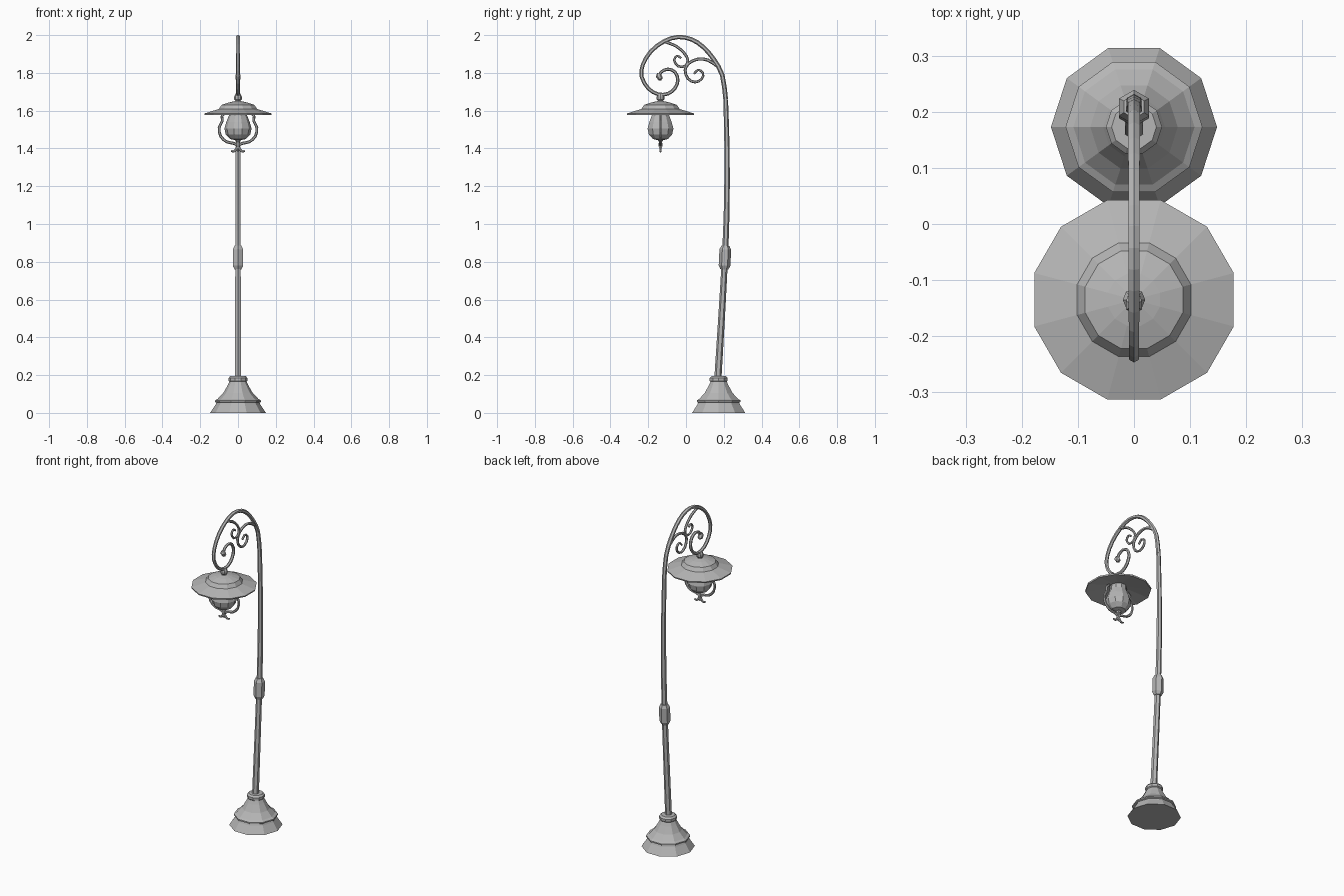
import bpy, bmesh, math
from mathutils import Vector

cube = bpy.data.objects.get("Cube")
if cube:
    bpy.data.objects.remove(cube, do_unlink=True)

# One painted metal colour for everything
metal = bpy.data.materials.new("grey_metal")
metal.use_nodes = True
GREY = (0.47, 0.47, 0.47, 1)
metal.diffuse_color = GREY
metal.node_tree.nodes["Principled BSDF"].inputs["Base Color"].default_value = GREY

BASE_Y, LAMP_Y = 0.173, -0.135


def finish(name, bm):
    """Turn a bmesh into a flat shaded object."""
    bmesh.ops.recalc_face_normals(bm, faces=bm.faces)
    mesh = bpy.data.meshes.new(name)
    bm.to_mesh(mesh)
    bm.free()
    mesh.materials.append(metal)
    obj = bpy.data.objects.new(name, mesh)
    bpy.context.collection.objects.link(obj)
    return obj


def skin(name, rings):
    """Join rings of points into a closed, capped surface."""
    bm = bmesh.new()
    loops = [[bm.verts.new(p) for p in ring] for ring in rings]
    count = len(loops[0])
    for low, high in zip(loops, loops[1:]):
        for i in range(count):
            j = (i + 1) % count
            bm.faces.new((low[i], low[j], high[j], high[i]))
    bm.faces.new(loops[0])
    bm.faces.new(loops[-1])
    return finish(name, bm)


def lathe(name, profile, sides, y, turn=0.0):
    """Revolve (radius, height) pairs around an upright axis."""
    angles = [turn + math.tau * i / sides for i in range(sides)]
    return skin(name, [[(r * math.cos(a), y + r * math.sin(a), z) for a in angles]
                       for r, z in profile])


def smooth(points, steps):
    """Pass a rounded path through a few control points."""
    pts = [Vector(p) for p in points]
    pts = [pts[0] * 2 - pts[1]] + pts + [pts[-1] * 2 - pts[-2]]
    path = []
    for a, b, c, d in zip(pts, pts[1:], pts[2:], pts[3:]):
        for k in range(steps):
            t = k / steps
            path.append(b + (c - a) * t / 2 + (a * 2 - b * 5 + c * 4 - d) * t * t / 2
                        + (b * 3 - a - c * 3 + d) * t ** 3 / 2)
    return path + [pts[-2]]


def tube(name, points, start, end, steps=2, across=False, sides=6, radii=None):
    """Sweep a tapering tube along a path in the side plane, or across the lamp."""
    path = smooth(points, steps)
    rings = []
    for i, p in enumerate(path):
        way = (path[min(i + 1, len(path) - 1)] - path[max(i - 1, 0)]).normalized()
        side = Vector((-way.y, way.x))
        r = radii[i] if radii else start + (end - start) * i / (len(path) - 1)
        ring = []
        for k in range(sides):
            a = math.tau * k / sides
            q = p + side * r * math.cos(a)
            out = r * math.sin(a)
            ring.append((q.x, LAMP_Y + out, q.y) if across else (out, q.x, q.y))
        rings.append(ring)
    return skin(name, rings)


# Stepped foot with a flared body and collar
lathe("base", [(.148, 0), (.118, .045), (.114, .054), (.122, .058), (.122, .066),
               (.108, .074), (.078, .105), (.055, .145), (.045, .165),
               (.05, .17), (.05, .185), (.04, .195)], 10, BASE_Y)

# Gently bowed pole and its sleeve
tube("pole", [(.168, .17), (.188, .5), (.206, .82), (.216, 1.1), (.217, 1.4),
              (.21, 1.66)], .019, .0125)
tube("pole_sleeve", [(.203, .76), (.204, .78), (.208, .865), (.209, .885)], 0, 0,
     steps=1, radii=[.021, .031, .031, .021])

# Arched top that winds into a scroll
tube("arch", [(.21, 1.66), (.192, 1.788), (.145, 1.875), (.09, 1.938), (.03, 1.977),
              (-.042, 1.99), (-.115, 1.968), (-.185, 1.915), (-.228, 1.845),
              (-.235, 1.78), (-.2, 1.718), (-.148, 1.687), (-.095, 1.69),
              (-.058, 1.72), (-.043, 1.762), (-.058, 1.804), (-.095, 1.82),
              (-.13, 1.806), (-.145, 1.78)], .0125, .008)
tube("scroll_tip", [(-.145, 1.8), (-.145, 1.785), (-.135, 1.77), (-.128, 1.765)], 0, 0,
     steps=1, radii=[.008, .016, .014, .005])

# Two curled braces inside the arch
tube("lower_brace", [(.168, 1.835), (.115, 1.868), (.063, 1.873), (.016, 1.852),
                     (-.005, 1.815), (.01, 1.77), (.048, 1.751), (.083, 1.768),
                     (.09, 1.8), (.064, 1.816), (.042, 1.795)], .009, .006)
tube("upper_brace", [(-.111, 1.965), (-.053, 1.942), (-.01, 1.905), (.01, 1.868),
                     (-.005, 1.836), (-.042, 1.836), (-.063, 1.868),
                     (-.047, 1.89), (-.026, 1.878)], .008, .006)

# Hanger, wide shade with a thin open underside, and bulbous globe
lathe("hanger", [(.012, 1.69), (.02, 1.675), (.02, 1.66), (.013, 1.652),
                 (.02, 1.645), (.025, 1.63)], 8, LAMP_Y)
lathe("shade", [(.05, 1.602), (.182, 1.577), (.184, 1.585), (.105, 1.609),
                (.09, 1.631), (.048, 1.644), (.018, 1.65)], 12, LAMP_Y, math.pi / 12)
lathe("globe", [(.046, 1.605), (.048, 1.575), (.062, 1.54), (.072, 1.505),
                (.065, 1.475), (.042, 1.45), (.02, 1.445)], 10, LAMP_Y)

# Lyre shaped brackets and curled feet, mirrored left and right
for name, s in (("left", 1), ("right", -1)):
    tube(name + "_bracket", [(s * x, z) for x, z in (
        (.065, 1.59), (.085, 1.57), (.083, 1.545), (.1, 1.51), (.092, 1.465),
        (.06, 1.435), (.025, 1.428), (0, 1.415))], .007, .008, across=True)
    tube(name + "_foot", [(s * x, z) for x, z in (
        (0, 1.42), (.008, 1.398), (.022, 1.384), (.036, 1.388))],
        .008, .005, across=True)

# Finial under the globe
lathe("finial", [(.02, 1.45), (.01, 1.435), (.012, 1.415), (.004, 1.385)], 6, LAMP_Y)
